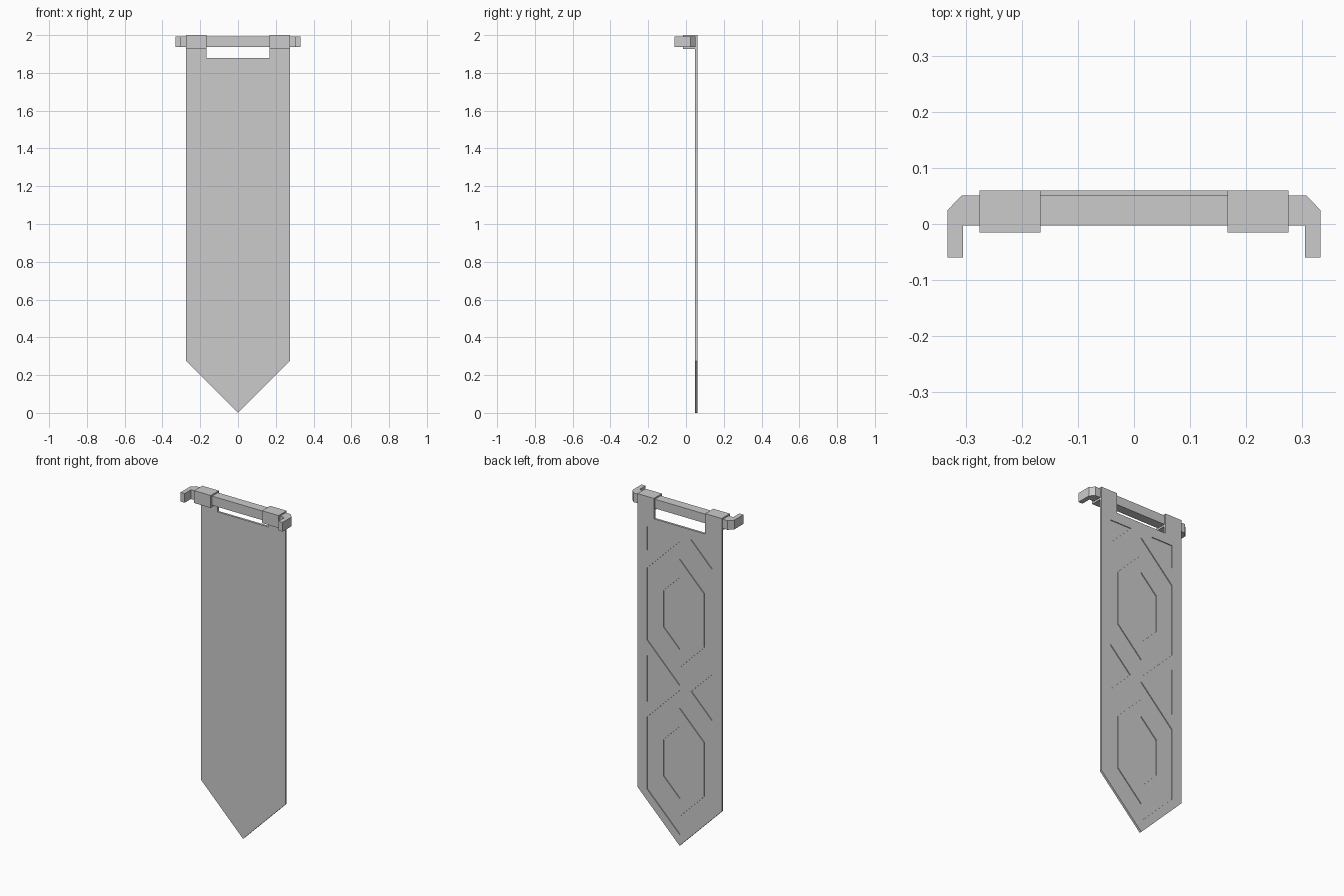
import bpy, bmesh

if "Cube" in bpy.data.objects:
    bpy.data.objects.remove(bpy.data.objects["Cube"])


def prism(bm, pts, lo, hi, place, hole=None):
    """Closed prism from a flat outline; an equal-count hole makes it a ring."""
    rings = []
    for loop in [pts] + ([hole] if hole else []):
        rings.append([[bm.verts.new(place(a, b, d)) for a, b in loop] for d in (lo, hi)])
    n = len(pts)
    for bottom, top in rings:
        for i in range(n if bottom is rings[0][0] or hole else 0):
            j = (i + 1) % n
            bm.faces.new((bottom[i], bottom[j], top[j], top[i]))
    for k in (0, 1):
        if hole:
            o, h = rings[0][k], rings[1][k]
            for i in range(n):
                j = (i + 1) % n
                bm.faces.new((o[i], o[j], h[j], h[i]))
        else:
            bm.faces.new(rings[0][k])


def finish(bm, name):
    bmesh.ops.recalc_face_normals(bm, faces=bm.faces[:])
    mesh = bpy.data.meshes.new(name)
    bm.to_mesh(mesh)
    bm.free()
    ob = bpy.data.objects.new(name, mesh)
    bpy.context.collection.objects.link(ob)
    return ob


def mirrored(half):
    """Right-hand outline plus its reflection in x = 0."""
    return half + [(-a, b) for a, b in reversed(half) if a > 1e-6]


def xz(a, b, d):
    return (a, d, b)


def xy(a, b, d):
    return (a, b, d)


def hexagon(w, cz):
    return [(0, cz - 2 * w), (w, cz - w), (w, cz + w),
            (0, cz + 2 * w), (-w, cz + w), (-w, cz - w)]


BACK, FRONT, DEPTH = 0.06, 0.047, 0.005
HALF, STRAP = 0.275, 0.167

# Banner cloth: pointed bottom, two hanging straps at the top
bm = bmesh.new()
prism(bm, mirrored([(0, 0), (HALF, 0.275), (HALF, 2.0), (STRAP, 2.0), (STRAP, 1.88)]),
      FRONT, BACK, xz)
cloth = finish(bm, "banner_cloth")

# Recessed pattern on the back: hexagon rings, hexagon centres, corner triangles
bm = bmesh.new()
W = 0.212
y0, y1 = BACK - DEPTH, BACK + 0.02
for cz in (0.49, 1.367):
    prism(bm, hexagon(W, cz), y0, y1, xz, hole=hexagon(W * 0.75, cz))
    prism(bm, hexagon(W * 0.5, cz), y0, y1, xz)
for s in (1, -1):
    prism(bm, [(s * W, 0.791), (s * W, 1.065), (s * (W - 0.137), 0.928)], y0, y1, xz)
    prism(bm, [(s * W, 1.682), (s * W, 1.822), (s * (W - 0.14), 1.822)], y0, y1, xz)
cutter = finish(bm, "pattern_cutter")
cutter.hide_render = True

mod = cloth.modifiers.new("pattern", 'BOOLEAN')
mod.operation = 'DIFFERENCE'
mod.solver = 'EXACT'
mod.object = cutter
bpy.context.view_layer.objects.active = cloth
bpy.ops.object.modifier_apply(modifier=mod.name)
bpy.data.objects.remove(cutter)

# Strap loops wrapped around the rod
for side, s in (("right", 1), ("left", -1)):
    bm = bmesh.new()
    prism(bm, [(s * STRAP, -0.015), (s * HALF, -0.015), (s * HALF, FRONT), (s * STRAP, FRONT)],
          1.927, 2.0, xy)
    finish(bm, "strap_loop_" + side)

# Rod with chamfered hooks turning forward at both ends
bm = bmesh.new()
rod = [(0.305, -0.003), (0.305, -0.06), (0.332, -0.06), (0.332, 0.025), (0.307, 0.051)]
prism(bm, mirrored(rod), 1.938, 1.992, xy)
finish(bm, "hanging_rod")
